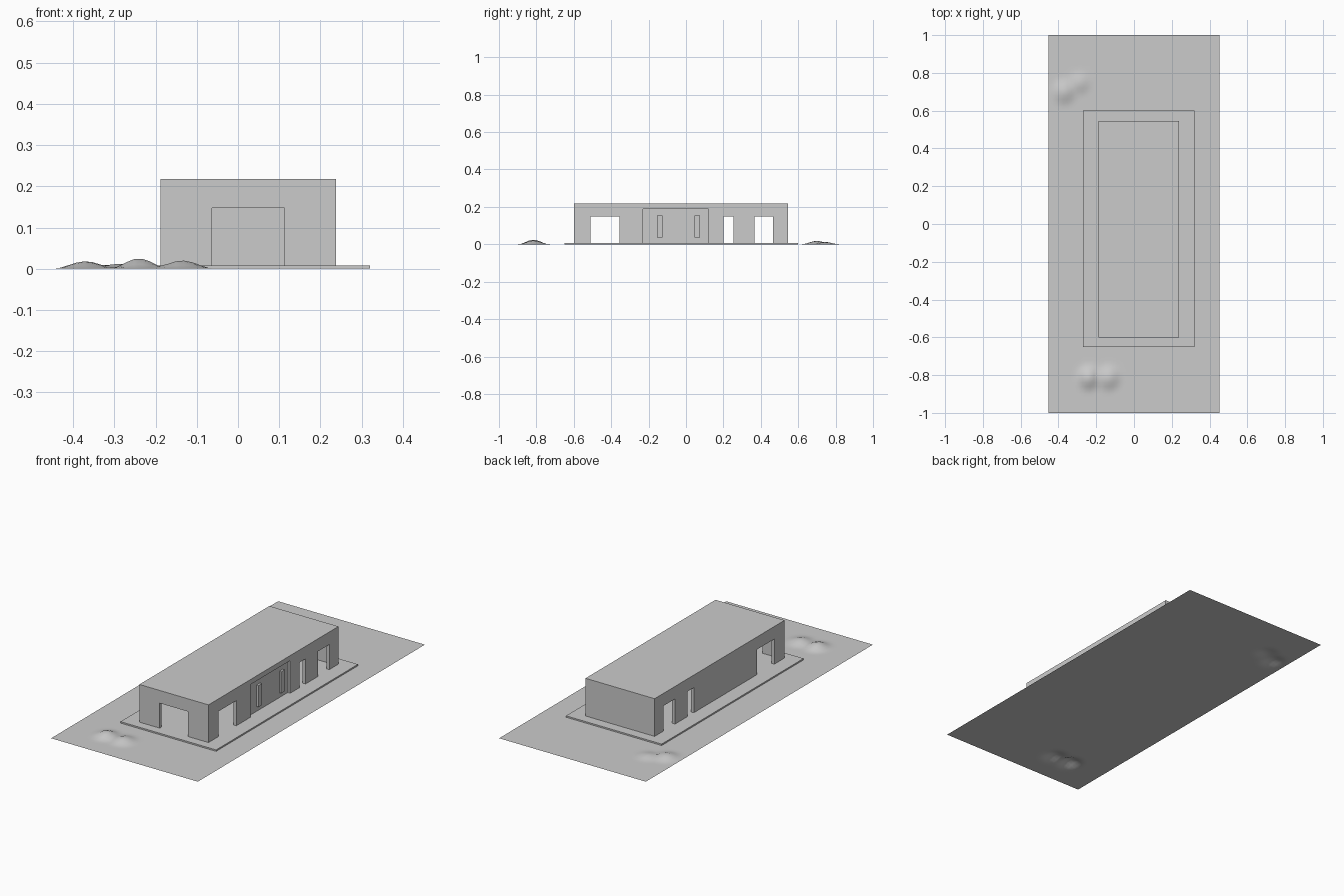
import bpy, bmesh, math

if "Cube" in bpy.data.objects:
    bpy.data.objects.remove(bpy.data.objects["Cube"])

SLAB = 0.008
WALL = 0.018


def box(name, x0, x1, y0, y1, z0, z1):
    bm = bmesh.new()
    bmesh.ops.create_cube(bm, size=1)
    for v in bm.verts:
        v.co.x = x0 if v.co.x < 0 else x1
        v.co.y = y0 if v.co.y < 0 else y1
        v.co.z = z0 if v.co.z < 0 else z1
    me = bpy.data.meshes.new(name)
    bm.to_mesh(me)
    bm.free()
    ob = bpy.data.objects.new(name, me)
    bpy.context.collection.objects.link(ob)
    return ob


def cut(target, cutter):
    cutter.hide_render = True
    mod = target.modifiers.new("cut", 'BOOLEAN')
    mod.operation = 'DIFFERENCE'
    mod.solver = 'EXACT'
    mod.object = cutter
    bpy.context.view_layer.objects.active = target
    bpy.ops.object.modifier_apply(modifier=mod.name)
    bpy.data.objects.remove(cutter)


# Ground sheet with small mounds: (x, y, x radius, y radius, height)
mounds = [(-0.24, -0.815, 0.075, 0.085, 0.025),
          (-0.135, -0.815, 0.08, 0.085, 0.020),
          (-0.37, 0.70, 0.08, 0.085, 0.018),
          (-0.29, 0.745, 0.075, 0.075, 0.012)]
bm = bmesh.new()
bmesh.ops.create_grid(bm, x_segments=45, y_segments=100, size=1)
for v in bm.verts:
    v.co.x *= 0.4525
    for cx, cy, rx, ry, h in mounds:
        d = math.hypot((v.co.x - cx) / rx, (v.co.y - cy) / ry)
        if d < 1:
            v.co.z = max(v.co.z, h * (0.5 + 0.5 * math.cos(math.pi * d)))
for f in bm.faces:
    f.smooth = True
me = bpy.data.meshes.new("ground_sheet")
bm.to_mesh(me)
bm.free()
bpy.context.collection.objects.link(bpy.data.objects.new("ground_sheet", me))

# Foundation slab
box("foundation_slab", -0.27, 0.32, -0.65, 0.60, 0, SLAB)

# Hollow building shell with flat roof
X0, X1, Y0, Y1, TOP = -0.188, 0.238, -0.60, 0.545, 0.218
shell = box("building_shell", X0, X1, Y0, Y1, SLAB, TOP)
cut(shell, box("room_cutter", X0 + WALL, X1 - WALL, Y0 + WALL, Y1 - WALL,
               -0.05, TOP - WALL))

# Doorways running through both side walls
for y0, y1 in [(-0.51, -0.355), (0.20, 0.255), (0.365, 0.465)]:
    cut(shell, box("doorway_cutter", -0.5, 0.5, y0, y1, -0.05, 0.148))

# Front doorway and wide side gate opening
cut(shell, box("front_cutter", -0.063, 0.113, -0.8, -0.5, -0.05, 0.147))
cut(shell, box("gate_cutter", 0.15, 0.4, -0.23, 0.12, -0.05, 0.19))

# Recessed gate with two upright handles
GX = X1 - 0.015
box("gate_panel", GX - 0.01, GX, -0.23, 0.12, SLAB, 0.19)
for i, y in enumerate((-0.14, 0.06)):
    box(f"gate_handle_{i}", GX, GX + 0.012, y - 0.015, y + 0.015, 0.035, 0.155)
